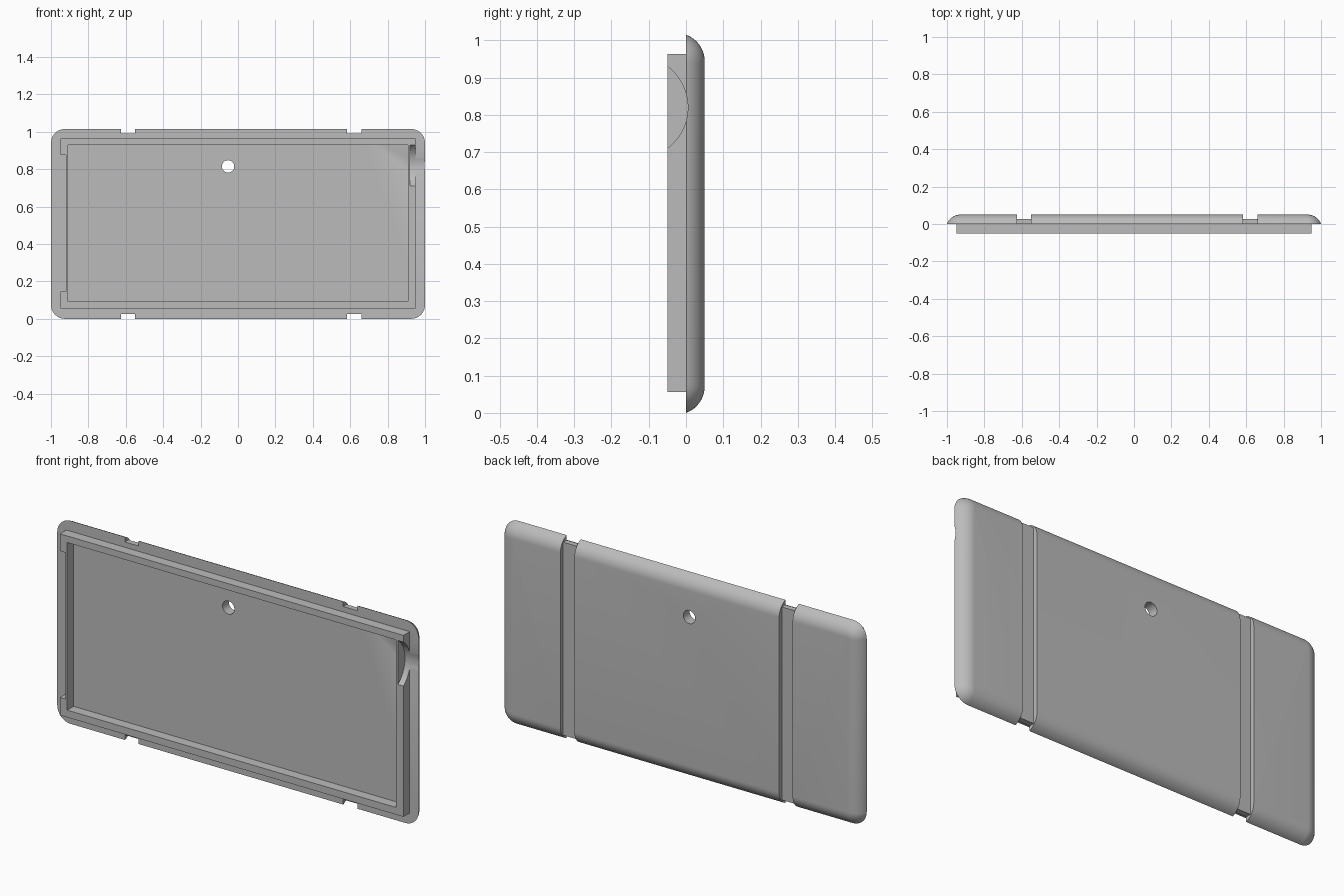
import bpy, bmesh
from math import cos, sin, pi, sqrt
from mathutils import Matrix, Vector

if "Cube" in bpy.data.objects:
    bpy.data.objects.remove(bpy.data.objects["Cube"])

WIDTH, HEIGHT, DEPTH = 2.0, 1.015, 0.05
MID = HEIGHT / 2
ROUND = 0.075      # radius of the rounded back edge
SINK = 0.025       # how far the edge arc's centre lies in front of the shell

grey = bpy.data.materials.new("plain grey")
grey.use_nodes = True
grey.diffuse_color = (0.5, 0.5, 0.5, 1)
grey.node_tree.nodes["Principled BSDF"].inputs["Base Color"].default_value = grey.diffuse_color


def finish(name, bm):
    bmesh.ops.recalc_face_normals(bm, faces=bm.faces)
    mesh = bpy.data.meshes.new(name)
    bm.to_mesh(mesh)
    bm.free()
    obj = bpy.data.objects.new(name, mesh)
    mesh.materials.append(grey)
    bpy.context.collection.objects.link(obj)
    return obj


def box(name, low, high):
    bm = bmesh.new()
    low, high = Vector(low), Vector(high)
    size = Matrix.Diagonal((*(high - low), 1))
    bmesh.ops.create_cube(bm, size=1, matrix=Matrix.Translation((low + high) / 2) @ size)
    return finish(name, bm)


def cylinder(name, centre, radius, length, axis, segments):
    bm = bmesh.new()
    turn = Matrix.Rotation(pi / 2, 4, axis)
    bmesh.ops.create_cone(bm, cap_ends=True, segments=segments, radius1=radius,
                          radius2=radius, depth=length,
                          matrix=Matrix.Translation(centre) @ turn)
    return finish(name, bm)


def select(obj):
    bpy.ops.object.select_all(action='DESELECT')
    obj.select_set(True)
    bpy.context.view_layer.objects.active = obj


def cut(obj, cutter):
    mod = obj.modifiers.new("cut", 'BOOLEAN')
    mod.operation, mod.solver, mod.object = 'DIFFERENCE', 'EXACT', cutter
    select(obj)
    bpy.ops.object.modifier_apply(modifier=mod.name)
    bpy.data.objects.remove(cutter)


def rounded_loop(bm, y, radius, steps=10):
    """Rounded rectangle whose corner centres stay fixed."""
    cx, cz = WIDTH / 2 - ROUND, MID - ROUND
    verts = []
    for corner, (sx, sz) in enumerate(((1, 1), (-1, 1), (-1, -1), (1, -1))):
        for i in range(steps + 1):
            a = (corner + i / steps) * pi / 2
            verts.append(bm.verts.new((sx * cx + radius * cos(a), y,
                                       MID + sz * cz + radius * sin(a))))
    return verts


# Back shell: stacked rounded outlines following the edge arc
bm = bmesh.new()
loops = []
rows = 10
inset = sqrt(ROUND ** 2 - SINK ** 2)
for i in range(rows + 1):
    y = DEPTH * sin(pi / 2 * i / rows)
    reach = sqrt(max(ROUND ** 2 - (y + SINK) ** 2, 0))
    loops.append(rounded_loop(bm, y, max(ROUND - inset + reach, 0.004)))
for a, b in zip(loops, loops[1:]):
    for i in range(len(a)):
        j = (i + 1) % len(a)
        bm.faces.new((a[i], a[j], b[j], b[i]))
bm.faces.new(loops[0])
bm.faces.new(loops[-1])
back_shell = finish("back_shell", bm)

# Strap grooves across the back, with a notch at each end
for x0, x1 in ((-0.625, -0.55), (0.582, 0.66)):
    cut(back_shell, box("groove_cutter", (x0, 0.028, -0.1), (x1, 0.1, 1.1)))
    for z0, z1 in ((-0.1, 0.025), (HEIGHT - 0.025, 1.1)):
        cut(back_shell, box("notch_cutter", (x0, -0.1, z0), (x1, 0.1, z1)))

# Round through hole
cut(back_shell, cylinder("hole_cutter", (-0.053, 0, 0.815), 0.033, 0.4, 'X', 32))

# Raised rim on the front
rim = box("front_rim", (-0.95, -DEPTH, 0.056), (0.95, 0, 0.963))
cut(rim, box("inside_cutter", (-0.91, -0.1, 0.092), (0.91, 0.1, 0.93)))
cut(rim, box("side_recess_cutter", (-1.1, -0.1, 0.145), (-0.92, 0.1, 0.877)))

# Curved finger scoop on the left side, leaving a thin inner wall
for part in (rim, back_shell):
    cut(part, cylinder("scoop_cutter", (1.02, -0.1325, 0.82), 0.1375, 0.2, 'Y', 96))

for part in (rim, back_shell):
    select(part)
    bpy.ops.object.shade_smooth_by_angle(angle=pi / 6)
